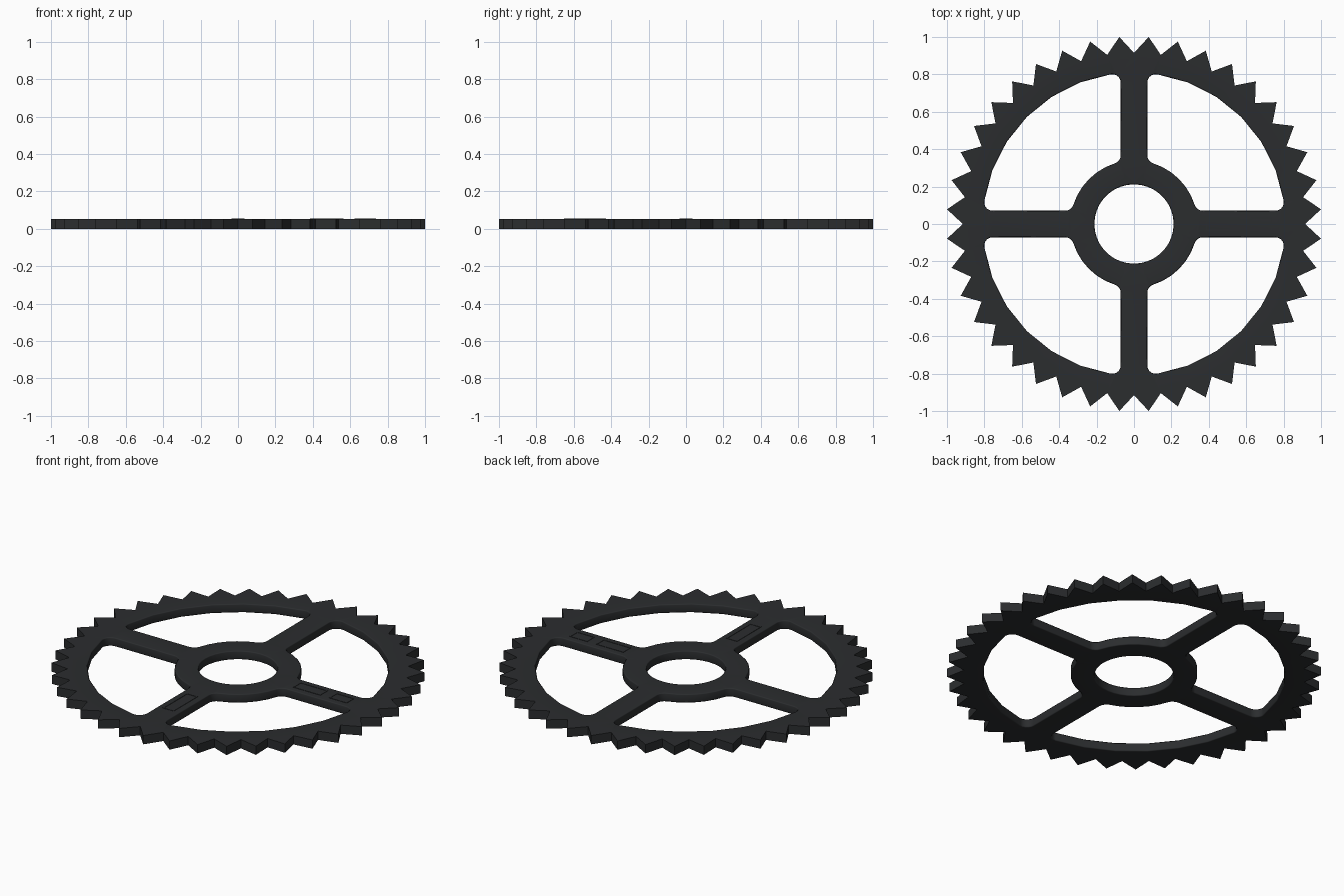
import bpy, bmesh
from math import sin, cos, radians, sqrt, atan2, pi
from mathutils import Vector

if "Cube" in bpy.data.objects:
    bpy.data.objects.remove(bpy.data.objects["Cube"])

H, CH = 0.052, 0.006            # plate thickness, edge chamfer
TEETH, R_TIP, R_ROOT = 40, 1.003, 0.915
R_RIM, R_HUB, R_BORE, SPOKE, F = 0.81, 0.34, 0.212, 0.071, 0.045

mat = bpy.data.materials.new("dark_iron")
mat.diffuse_color = (0.024, 0.026, 0.028, 1)
mat.use_nodes = True
mat.node_tree.nodes["Principled BSDF"].inputs["Base Color"].default_value = mat.diffuse_color


def arc(cx, cy, r, a0, a1, n):
    return [Vector((cx + r * cos(a0 + (a1 - a0) * i / n),
                    cy + r * sin(a0 + (a1 - a0) * i / n))) for i in range(n + 1)]


def window():
    """Opening between two spokes, filleted, counter-clockwise."""
    cy = SPOKE + F
    xi = sqrt((R_HUB + F) ** 2 - cy ** 2)
    xo = sqrt((R_RIM - F) ** 2 - cy ** 2)
    ai, ao = atan2(cy, xi), atan2(cy, xo)
    half = arc(0, 0, R_HUB, pi / 4, ai, 3)[:-1]
    half += arc(xi, cy, F, ai + pi, 1.5 * pi, 4)
    half += arc(xo, cy, F, -pi / 2, ao, 5)
    half += arc(0, 0, R_RIM, ao, pi / 4, 3)[1:]
    return half + [Vector((p.y, p.x)) for p in reversed(half[1:-1])]


def offset(pts, d):
    """Mitred outward offset of a counter-clockwise loop."""
    out = []
    for i, p in enumerate(pts):
        a = (p - pts[i - 1]).normalized()
        b = (pts[(i + 1) % len(pts)] - p).normalized()
        na, nb = Vector((a.y, -a.x)), Vector((b.y, -b.x))
        out.append(p + (na + nb) * d / (1 + na.dot(nb)))
    return out


def add_walls(bm, rings):
    """Join stacked (points, z) rings; return bottom and top loop edges."""
    vs = [[bm.verts.new((p.x, p.y, z)) for p in pts] for pts, z in rings]
    n = len(vs[0])
    for lo, hi in zip(vs, vs[1:]):
        for i in range(n):
            j = (i + 1) % n
            bm.faces.new((lo[i], lo[j], hi[j], hi[i]))
    return [[bm.edges.get((r[i], r[(i + 1) % n])) for i in range(n)] for r in (vs[0], vs[-1])]


def finish(bm, name):
    bmesh.ops.recalc_face_normals(bm, faces=bm.faces[:])
    me = bpy.data.meshes.new(name)
    bm.to_mesh(me)
    bm.free()
    me.materials.append(mat)
    ob = bpy.data.objects.new(name, me)
    bpy.context.collection.objects.link(ob)
    return ob


# Gear wheel: toothed outline, four windows, bore
bm = bmesh.new()
teeth = []
for i in range(TEETH * 2):
    r, a = (R_TIP if i % 2 else R_ROOT), pi * i / TEETH
    teeth.append(Vector((r * cos(a), r * sin(a))))
loops = [add_walls(bm, [(teeth, 0), (teeth, H)])]
win = window()
holes = [arc(0, 0, R_BORE, 0, 2 * pi, 36)[:-1]]
for k in range(4):
    c, s = round(cos(k * pi / 2)), round(sin(k * pi / 2))
    holes.append([Vector((c * p.x - s * p.y, s * p.x + c * p.y)) for p in win])
for pts in holes:
    wide = offset(pts, CH)
    loops.append(add_walls(bm, [(wide, 0), (pts, CH), (pts, H - CH), (wide, H)]))
for side, nz in ((0, -1), (1, 1)):
    bmesh.ops.triangle_fill(bm, use_beauty=True, normal=(0, 0, nz),
                            edges=[e for l in loops for e in l[side]])
wheel = finish(bm, "gear_wheel")
bpy.context.view_layer.objects.active = wheel
wheel.select_set(True)
bpy.ops.object.shade_smooth_by_angle(angle=radians(50))
wheel.modifiers.new("weighted_normals", 'WEIGHTED_NORMAL').keep_sharp = True


# Thin raised borders of the blank plates on two spokes
def plate_border(name, x, y, w, h, t=0.006):
    bm = bmesh.new()
    for dx, dy, sx, sy in ((0, h - t, w, t), (0, t - h, w, t),
                           (w - t, 0, t, h - t * 2), (t - w, 0, t, h - t * 2)):
        g = bmesh.ops.create_cube(bm, size=2)
        t2 = 0.5
        bmesh.ops.scale(bm, vec=(sx * 1.0, sy * 1.0, 0.002), verts=g['verts'])
        bmesh.ops.translate(bm, vec=(x + dx, y + dy, H), verts=g['verts'])
    finish(bm, name)


plate_border("long_plate_border", 0.475, 0, 0.09, 0.036, 0.003)
plate_border("short_plate_border", 0.68, 0, 0.058, 0.036, 0.003)
plate_border("date_plate_border", 0, -0.54, 0.036, 0.113, 0.003)
